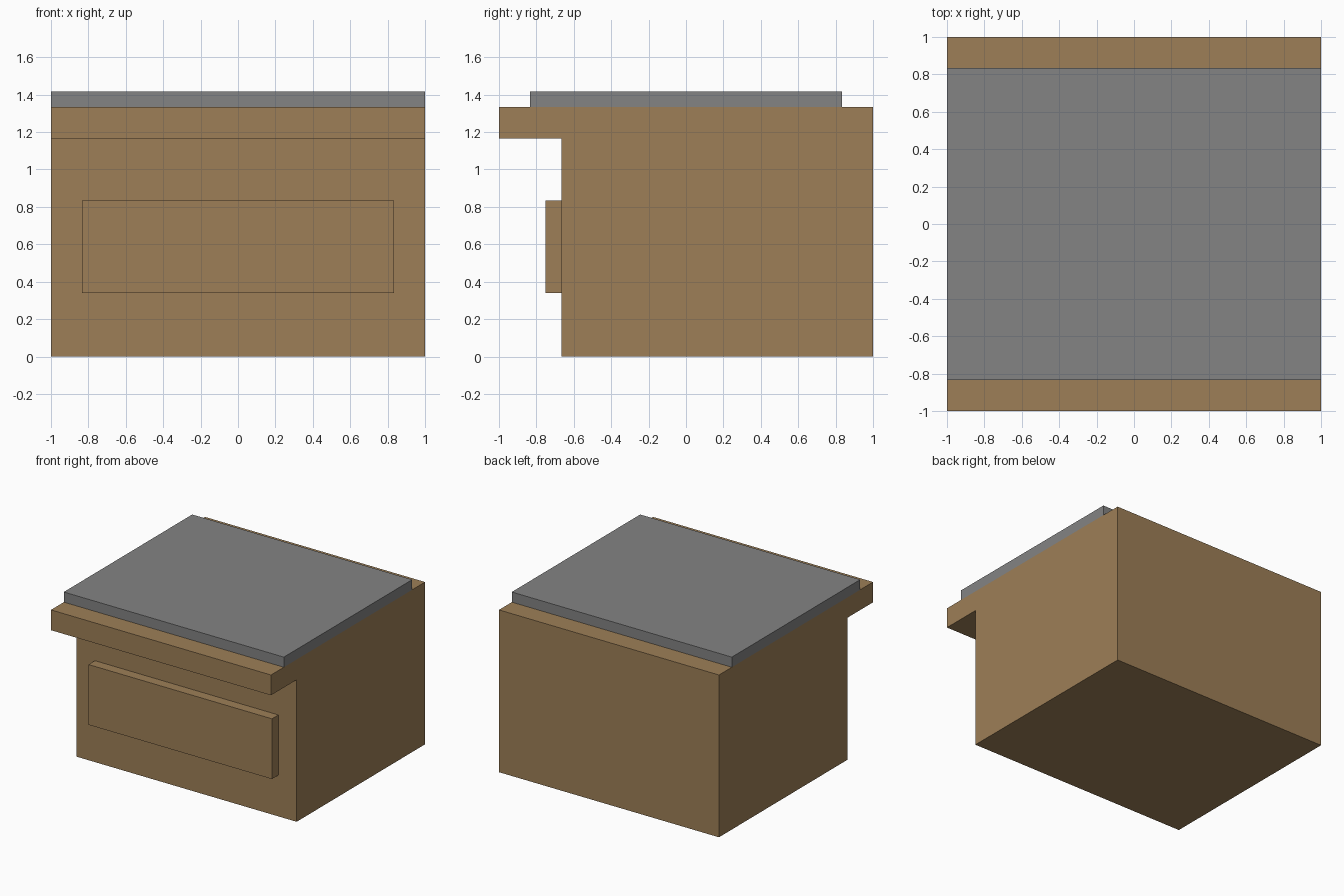
import bpy
import bmesh

if "Cube" in bpy.data.objects:
    bpy.data.objects.remove(bpy.data.objects["Cube"])


def material(name, rgb):
    mat = bpy.data.materials.new(name)
    mat.diffuse_color = (*rgb, 1.0)
    mat.use_nodes = True
    mat.node_tree.nodes["Principled BSDF"].inputs["Base Color"].default_value = mat.diffuse_color
    return mat


def prism(name, profile, half_width, mat):
    """Extrude a (y, z) side profile across x, centred on x = 0."""
    bm = bmesh.new()
    face = bm.faces.new([bm.verts.new((-half_width, y, z)) for y, z in profile])
    ext = bmesh.ops.extrude_face_region(bm, geom=[face])
    verts = [g for g in ext["geom"] if isinstance(g, bmesh.types.BMVert)]
    bmesh.ops.translate(bm, verts=verts, vec=(2 * half_width, 0, 0))
    bmesh.ops.recalc_face_normals(bm, faces=bm.faces)
    mesh = bpy.data.meshes.new(name)
    bm.to_mesh(mesh)
    bm.free()
    mesh.materials.append(mat)
    obj = bpy.data.objects.new(name, mesh)
    bpy.context.collection.objects.link(obj)
    return obj


def rect(y0, y1, z0, z1):
    return [(y0, z0), (y1, z0), (y1, z1), (y0, z1)]


U = 1 / 6  # design grid unit
wood = material("brown wood", (0.337, 0.212, 0.095))
grey = material("grey top", (0.227, 0.227, 0.227))

# Cabinet body with the countertop lip overhanging the front
prism("cabinet_body",
      [(-4 * U, 0), (1, 0), (1, 8 * U), (-1, 8 * U), (-1, 7 * U), (-4 * U, 7 * U)],
      1.0, wood)

# Raised drawer front
prism("drawer_front", rect(-4.5 * U, -4 * U, 2 * U + 0.005, 5 * U), 5 * U, wood)

# Grey slab on top
prism("top_slab", rect(-5 * U, 5 * U, 8 * U, 8.5 * U), 1.0, grey)
